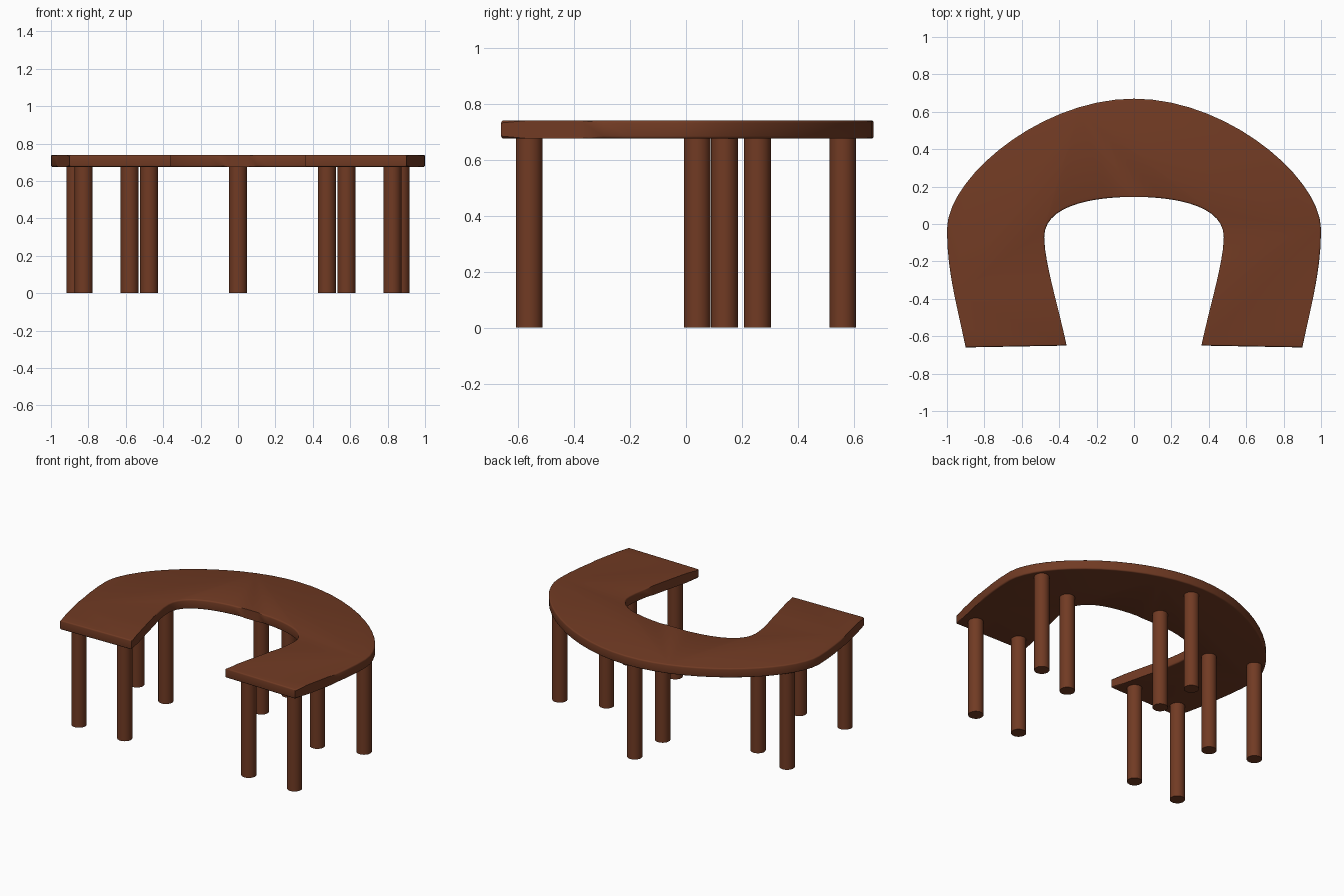
import bpy, bmesh
from mathutils import Vector
from mathutils.geometry import interpolate_bezier

if "Cube" in bpy.data.objects:
    bpy.data.objects.remove(bpy.data.objects["Cube"])

TOP_Z, UNDER_Z, LEG_R = 0.74, 0.675, 0.048

wood = bpy.data.materials.new("reddish brown wood")
wood.diffuse_color = (0.165, 0.043, 0.017, 1)
wood.use_nodes = True
wood.node_tree.nodes["Principled BSDF"].inputs["Base Color"].default_value = wood.diffuse_color


def finish(bm, name, smooth_angle=0.6):
    bmesh.ops.recalc_face_normals(bm, faces=bm.faces)
    mesh = bpy.data.meshes.new(name)
    bm.to_mesh(mesh)
    bm.free()
    mesh.materials.append(wood)
    obj = bpy.data.objects.new(name, mesh)
    bpy.context.collection.objects.link(obj)
    bpy.ops.object.select_all(action='DESELECT')
    obj.select_set(True)
    bpy.context.view_layer.objects.active = obj
    bpy.ops.object.shade_smooth_by_angle(angle=smooth_angle)
    return obj


# Right half of the horseshoe outline: start, handle, handle, end
segments = [
    ((0, 0.67), (0.50, 0.67), (1.0, 0.245), (1.0, -0.03), 16),
    ((1.0, -0.03), (1.0, -0.25), (0.95, -0.42), (0.90, -0.66), 8),
    ((0.36, -0.65), (0.41, -0.42), (0.48, -0.20), (0.48, -0.07), 8),
    ((0.48, -0.07), (0.48, 0.10), (0.22, 0.145), (0, 0.145), 14),
]
half = []
for a, h1, h2, b, n in segments:
    for p in interpolate_bezier(*(Vector(v) for v in (a, h1, h2, b)), n):
        if not half or (p.xy - half[-1]).length > 1e-4:
            half.append(p.xy)
# Mirror to the left, leaving out the two points on the centre line
outline = half + [Vector((-p.x, p.y)) for p in reversed(half[1:-1])]

# Table top: extruded outline with softened edges
bm = bmesh.new()
face = bm.faces.new([bm.verts.new((p.x, p.y, UNDER_Z)) for p in outline])
ext = bmesh.ops.extrude_face_region(bm, geom=[face])
for v in (g for g in ext["geom"] if isinstance(g, bmesh.types.BMVert)):
    v.co.z = TOP_Z
rims = [e for e in bm.edges if abs(e.verts[0].co.z - e.verts[1].co.z) < 1e-5]
bmesh.ops.bevel(bm, geom=rims, offset=0.009, segments=3, profile=0.5,
                affect='EDGES', clamp_overlap=True)
finish(bm, "table_top")

# Round legs: a pair at the centre, the rest mirrored left and right
legs = [("back_outer_leg", 0, 0.56), ("back_inner_leg", 0, 0.255)]
for side, s in (("right", 1), ("left", -1)):
    legs += [(side + "_front_outer_leg", s * 0.825, -0.56),
             (side + "_front_inner_leg", s * 0.475, -0.56),
             (side + "_middle_outer_leg", s * 0.87, 0.137),
             (side + "_middle_inner_leg", s * 0.58, 0.04)]
for name, x, y in legs:
    bm = bmesh.new()
    height = UNDER_Z + 0.005
    bmesh.ops.create_cone(bm, cap_ends=True, segments=32, radius1=LEG_R,
                          radius2=LEG_R, depth=height)
    bmesh.ops.translate(bm, verts=bm.verts, vec=(0, 0, height / 2))
    finish(bm, name).location = (x, y, 0)
